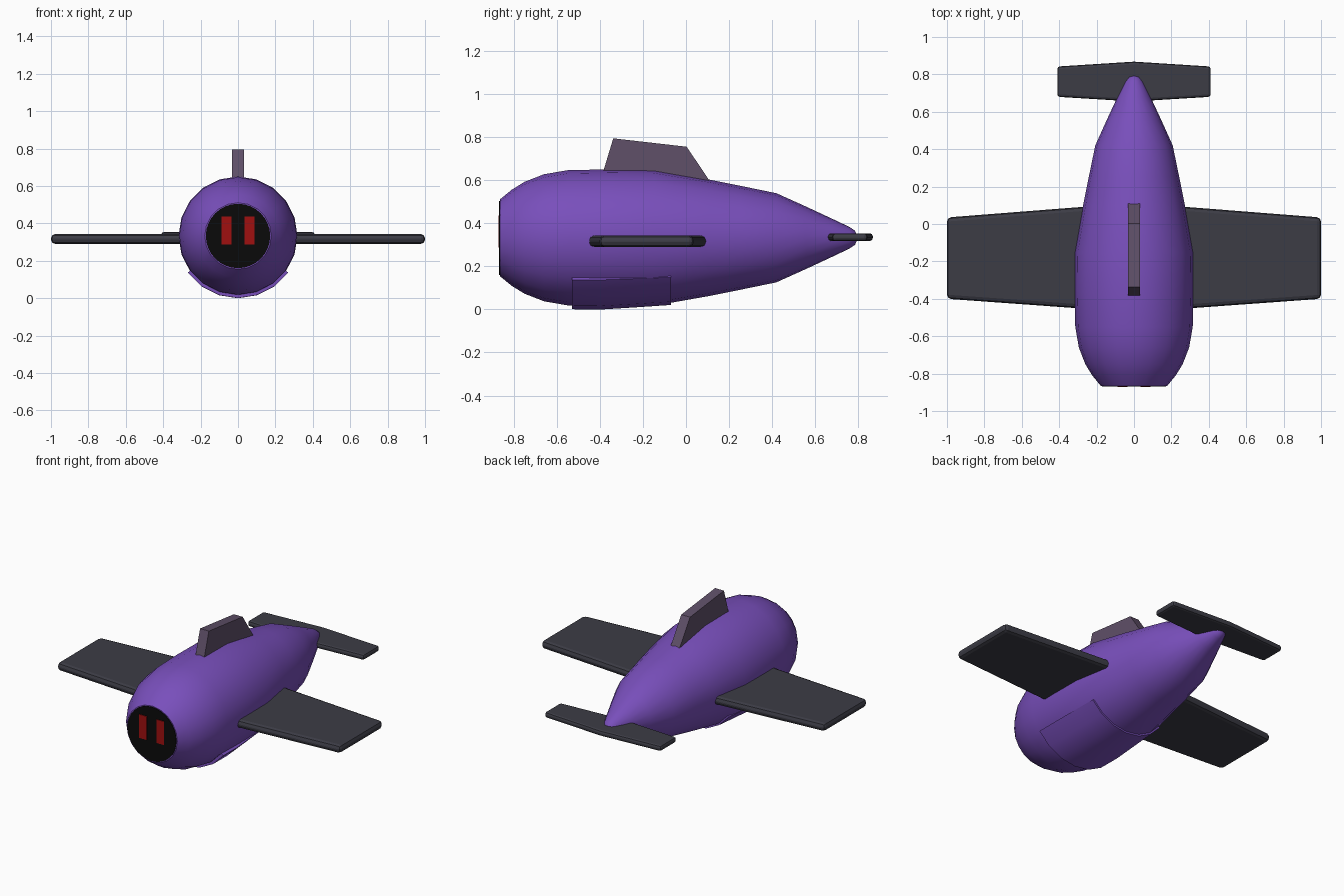
import bpy, bmesh, math

if "Cube" in bpy.data.objects:
    bpy.data.objects.remove(bpy.data.objects["Cube"])

ZC = 0.333  # height of the fuselage axis


def material(name, rgb):
    m = bpy.data.materials.new(name)
    m.diffuse_color = (*rgb, 1)
    m.use_nodes = True
    m.node_tree.nodes["Principled BSDF"].inputs["Base Color"].default_value = m.diffuse_color
    return m


PURPLE = material("purple", (0.19, 0.078, 0.50))
DARK = material("dark_grey", (0.045, 0.045, 0.06))
MAUVE = material("grey_mauve", (0.115, 0.08, 0.14))
BLACK = material("black", (0.003, 0.003, 0.003))
RED = material("red", (0.35, 0.005, 0.005))


def finish(name, bm, mat, smooth=None, bevel=0):
    bmesh.ops.recalc_face_normals(bm, faces=bm.faces)
    me = bpy.data.meshes.new(name)
    bm.to_mesh(me)
    bm.free()
    me.materials.append(mat)
    ob = bpy.data.objects.new(name, me)
    bpy.context.collection.objects.link(ob)
    if bevel:
        mod = ob.modifiers.new("bevel", 'BEVEL')
        mod.width, mod.segments, mod.limit_method = bevel, 2, 'ANGLE'
        mod.angle_limit = math.radians(40)
    if smooth:
        bpy.context.view_layer.objects.active = ob
        ob.select_set(True)
        bpy.ops.object.shade_smooth_by_angle(angle=math.radians(smooth))
        ob.select_set(False)
    return ob


def loft(bm, profile, angles, closed):
    """Sweep (y, radius) rings about the fuselage axis."""
    rings = [[bm.verts.new((r * math.cos(a), y, ZC + r * math.sin(a))) for a in angles]
             for y, r in profile]
    n = len(angles)
    for a, b in zip(rings, rings[1:]):
        for i in range(n if closed else n - 1):
            j = (i + 1) % n
            bm.faces.new((a[i], a[j], b[j], b[i]))
    return rings


def prism(name, points, axis, lo, hi, mat, bevel=0):
    """Extrude a 2D outline along x, y or z."""
    bm = bmesh.new()
    def at(p, h):
        return {'x': (h, *p), 'y': (p[0], h, p[1]), 'z': (*p, h)}[axis]
    a, b = ([bm.verts.new(at(p, h)) for p in points] for h in (lo, hi))
    bm.faces.new(a)
    bm.faces.new(b)
    for i in range(len(points)):
        j = (i + 1) % len(points)
        bm.faces.new((a[i], a[j], b[j], b[i]))
    return finish(name, bm, mat, bevel=bevel)


# Fuselage
STEP = math.tau / 20
profile = [(-0.865, 0.178), (-0.81, 0.223), (-0.75, 0.26), (-0.66, 0.295), (-0.55, 0.314),
           (-0.35, 0.318), (-0.15, 0.316), (0.1, 0.272), (0.25, 0.242), (0.42, 0.207),
           (0.56, 0.144), (0.68, 0.088), (0.76, 0.05), (0.785, 0.033), (0.795, 0.012)]
bm = bmesh.new()
rings = loft(bm, profile, [i * STEP for i in range(20)], True)
bm.faces.new(rings[0])
bm.faces.new(rings[-1])
finish("fuselage", bm, PURPLE, smooth=35)

# Belly panel wrapped around the underside
bm = bmesh.new()
outer = [(-0.53, 0.30), (-0.53, 0.332), (-0.39, 0.333), (-0.2, 0.321), (-0.07, 0.312), (-0.07, 0.28)]
rings = loft(bm, outer, [-i * STEP for i in range(2, 9)], False)
for k in (0, -1):
    bm.faces.new([r[k] for r in rings])
finish("belly_panel", bm, PURPLE, smooth=35)

# Black face disc and two red eyes
disc = [(0.172 * math.cos(i * math.tau / 32), ZC + 0.172 * math.sin(i * math.tau / 32))
        for i in range(32)]
prism("face_disc", disc, 'y', -0.868, -0.862, BLACK)
for name, s in (("left_eye", -1), ("right_eye", 1)):
    eye = [(s * 0.035, 0.287), (s * 0.087, 0.287), (s * 0.087, 0.437), (s * 0.035, 0.437)]
    prism(name, eye, 'y', -0.872, -0.867, RED)

# Main wing and tailplane, tapering to both tips
prism("main_wing", [(-1, -0.4), (0, -0.472), (1, -0.4), (1, 0.035), (0, 0.113), (-1, 0.035)],
      'z', 0.291, 0.343, DARK, bevel=0.022)
prism("tailplane", [(-0.41, 0.68), (0, 0.655), (0.41, 0.68), (0.41, 0.842), (0, 0.868), (-0.41, 0.842)],
      'z', 0.318, 0.354, DARK, bevel=0.014)

# Dorsal fin
prism("dorsal_fin", [(-0.4, 0.59), (-0.338, 0.795), (0.003, 0.756), (0.125, 0.575)],
      'x', -0.031, 0.031, MAUVE)
